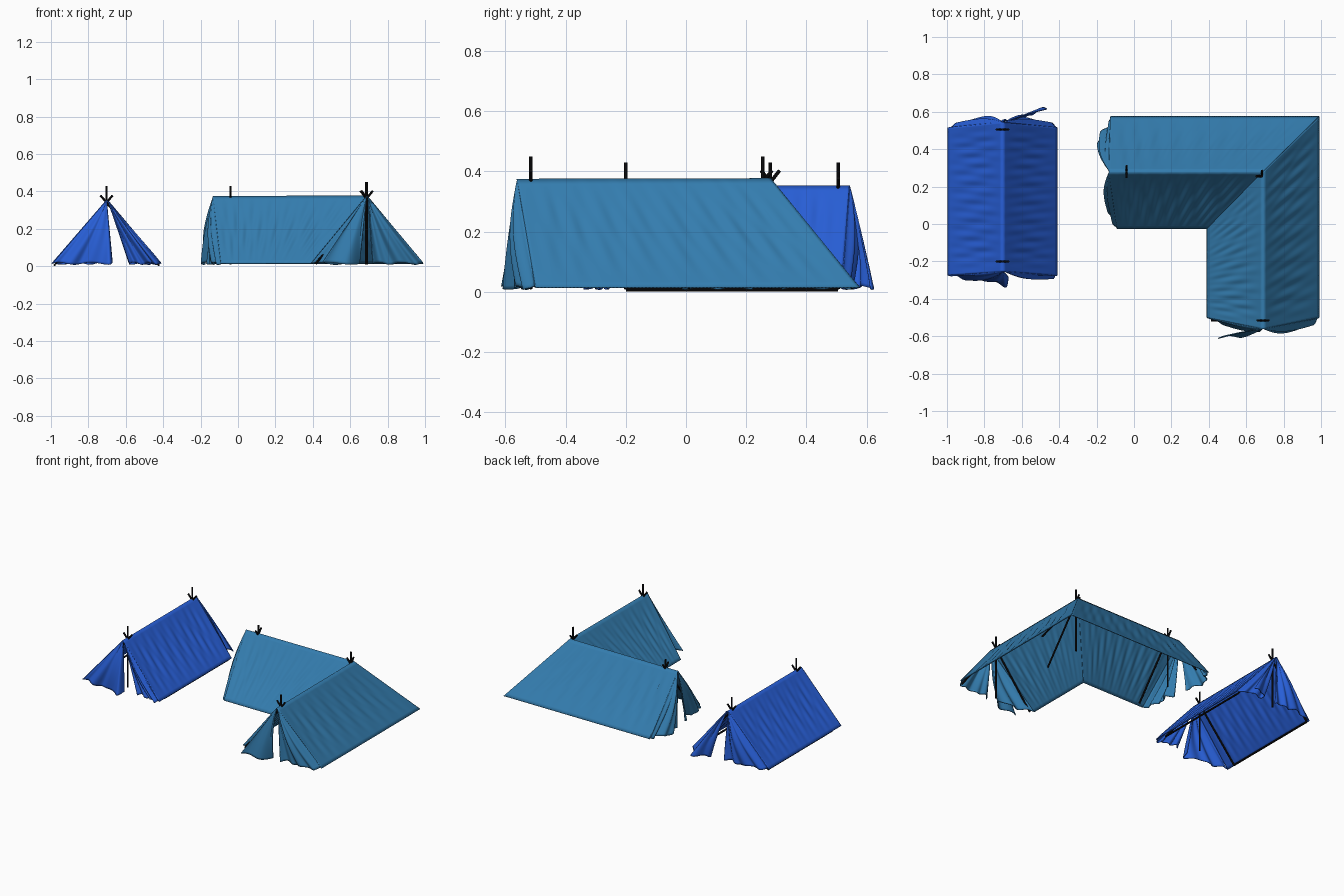
import bpy, math
from mathutils import Vector as V

if "Cube" in bpy.data.objects:
    bpy.data.objects.remove(bpy.data.objects["Cube"])


def material(name, rgb):
    m = bpy.data.materials.new(name)
    m.diffuse_color = (*rgb, 1)
    m.use_nodes = True
    m.node_tree.nodes["Principled BSDF"].inputs["Base Color"].default_value = m.diffuse_color
    return m


BLUE = material("blue_canvas", (0.021, 0.114, 0.68))
TEAL = material("teal_canvas", (0.034, 0.205, 0.43))
BLACK = material("black_pole", (0.006, 0.006, 0.007))


def sheet(name, fn, nu, nv, mat):
    """Thin cloth from a surface function of u, v in 0..1."""
    verts = [fn(i / nu, j / nv) for j in range(nv + 1) for i in range(nu + 1)]
    for p in verts:
        p.z = max(p.z, 0.006)
    w = nu + 1
    faces = [(j * w + i, j * w + i + 1, (j + 1) * w + i + 1, (j + 1) * w + i)
             for j in range(nv) for i in range(nu)]
    me = bpy.data.meshes.new(name)
    me.from_pydata(verts, [], faces)
    me.polygons.foreach_set("use_smooth", [True] * len(faces))
    me.materials.append(mat)
    ob = bpy.data.objects.new(name, me)
    bpy.context.collection.objects.link(ob)
    s = ob.modifiers.new("thickness", 'SOLIDIFY')
    s.thickness = 0.005
    s.offset = 0


def slope(name, r0, r1, e0, e1, mat, phase=0.0):
    """Roof panel between a ridge line and an eave line, with soft folds."""
    r0, r1, e0, e1 = V(r0), V(r1), V(e0), V(e1)
    n = (r1 - r0).cross(e0 - r0).normalized()
    if n.z < 0:
        n = -n

    def fn(u, v):
        p = r0.lerp(r1, u).lerp(e0.lerp(e1, u), v)
        fade = math.sin(math.pi * v) * min(1, 8 * u, 8 * (1 - u))
        fold = (math.sin(62 * u + 5 * v + phase + 2 * math.sin(7 * u))
                + 0.6 * math.sin(101 * u - 7 * v + phase))
        return p + n * fade * (0.0026 * fold - 0.006)
    sheet(name, fn, 90, 20, mat)


def flap(name, apex, base, mat, out, phase=0.0):
    """End curtain gathered at the apex, with a ruffled hem through base points."""
    apex, out = V(apex), V(out)
    pts = [V((*b, 0.014)) for b in base]
    segs = len(pts) - 1

    def hem(u):
        k = min(int(u * segs), segs - 1)
        t = u * segs - k
        a, b, c, d = pts[max(k - 1, 0)], pts[k], pts[k + 1], pts[min(k + 2, segs)]
        return 0.5 * (2 * b + (c - a) * t + (2 * a - 5 * b + 4 * c - d) * t * t
                      + (3 * b - a - 3 * c + d) * t ** 3)

    def fn(u, v):
        p = apex.lerp(hem(u), v)
        bulge = 0.022 * math.sin(math.pi * v) * math.sin(math.pi * min(1, u * 1.2))
        fold = 0.009 * v * min(1, 8 * u) * math.sin(24 * u + phase + 2 * v)
        q = p + out * (bulge + fold)
        q.z += 0.006 * v * math.sin(15 * u + phase)
        return q
    sheet(name, fn, 48, 26, mat)


def rod(name, a, b, r=0.006):
    a, b = V(a), V(b)
    bpy.ops.mesh.primitive_cylinder_add(vertices=10, radius=r, depth=(b - a).length,
                                        location=(a + b) / 2)
    ob = bpy.context.object
    ob.name = name
    ob.rotation_euler = (b - a).to_track_quat('Z', 'Y').to_euler()
    ob.data.materials.append(BLACK)
    bpy.ops.object.shade_smooth_by_angle()


def support(name, x, y, ridge, top, legs):
    """Upright pole plus slanted rafters whose tips poke through the ridge."""
    rod(name + "_upright", (x, y, 0.01), (x, y, top))
    apex = V((x, y, ridge - 0.012))
    for i, (dx, dy) in enumerate(legs):
        foot = V((x + dx, y + dy, 0.012))
        rod(f"{name}_rafter_{i}", foot, apex + (apex - foot).normalized() * 0.05)


# Blue straight tent
X, H = -0.703, 0.352
for side, ex in (("left", -0.995), ("right", -0.41)):
    slope(f"blue_roof_{side}", (X, -0.255, H), (X, 0.545, H),
          (ex, -0.275, 0.014), (ex, 0.515, 0.014), BLUE, ex)
    fx = X + (ex - X) * 0.95
    rod(f"blue_floor_bar_{side}", (fx, -0.2, 0.007), (fx, 0.505, 0.007))
flap("blue_front_flap_left", (X, -0.253, H - 0.004),
     [(-0.99, -0.275), (-0.9, -0.29), (-0.8, -0.295), (-0.69, -0.33), (-0.672, -0.28)],
     BLUE, (0, -1, 0))
flap("blue_front_flap_right", (X + 0.01, -0.253, H - 0.01),
     [(-0.412, -0.275), (-0.45, -0.285), (-0.51, -0.262), (-0.58, -0.262)],
     BLUE, (0, -1, 0), 1)
flap("blue_back_flap_left", (X, 0.543, H - 0.004),
     [(-0.99, 0.515), (-0.92, 0.54), (-0.82, 0.555), (-0.75, 0.55), (-0.68, 0.55)],
     BLUE, (0, 1, 0), 2)
flap("blue_back_flap_right", (X + 0.01, 0.543, H - 0.004),
     [(-0.412, 0.515), (-0.46, 0.54), (-0.53, 0.545), (-0.58, 0.56), (-0.53, 0.6), (-0.465, 0.62)],
     BLUE, (0, 1, 0), 3)
rod("blue_ridge_pole", (X, -0.22, H - 0.016), (X, 0.52, H - 0.016))
for name, y in (("blue_front_frame", -0.2), ("blue_back_frame", 0.505)):
    support(name, X, y, H, 0.43, [(-0.275, 0), (0.275, 0)])

# Teal corner tent: two ridges meeting at a hip and a valley
C, S, W, T = (0.69, 0.28, 0.376), (0.69, -0.562, 0.374), (-0.135, 0.28, 0.374), 0.014
hip, valley = (0.99, 0.575, T), (0.39, -0.025, T)
slope("teal_roof_east", S, C, (0.99, -0.5, T), hip, TEAL)
slope("teal_roof_west", S, C, (0.39, -0.5, T), valley, TEAL, 1)
slope("teal_roof_north", W, C, (-0.125, 0.575, T), hip, TEAL, 2)
slope("teal_roof_south", W, C, (-0.09, -0.025, T), valley, TEAL, 3)
flap("teal_front_flap_left", (0.685, -0.56, 0.368),
     [(0.392, -0.5), (0.47, -0.53), (0.56, -0.53), (0.65, -0.55), (0.57, -0.6), (0.45, -0.605)],
     TEAL, (0, -1, 0))
flap("teal_front_flap_right", (0.695, -0.56, 0.368),
     [(0.988, -0.5), (0.95, -0.535), (0.86, -0.555), (0.79, -0.535), (0.72, -0.56)],
     TEAL, (0, -1, 0), 1)
flap("teal_side_flap_back", (-0.133, 0.285, 0.368),
     [(-0.125, 0.573), (-0.13, 0.53), (-0.18, 0.48), (-0.185, 0.4), (-0.15, 0.32)],
     TEAL, (-1, 0, 0), 2)
flap("teal_side_flap_front", (-0.133, 0.275, 0.368),
     [(-0.09, -0.023), (-0.12, 0.03), (-0.135, 0.1), (-0.115, 0.16), (-0.15, 0.22)],
     TEAL, (-1, 0, 0), 3)
rod("teal_ridge_pole_long", (0.69, -0.53, 0.358), (0.69, 0.27, 0.358))
rod("teal_ridge_pole_side", (-0.1, 0.28, 0.358), (0.69, 0.28, 0.358))
support("teal_front_frame", 0.69, -0.515, 0.376, 0.45, [(-0.275, 0), (0.275, 0)])
support("teal_corner_frame", 0.685, 0.255, 0.376, 0.45, [(0, -0.275), (0.275, 0)])
support("teal_side_frame", -0.04, 0.28, 0.376, 0.43, [(0, -0.275), (0, 0.275)])
